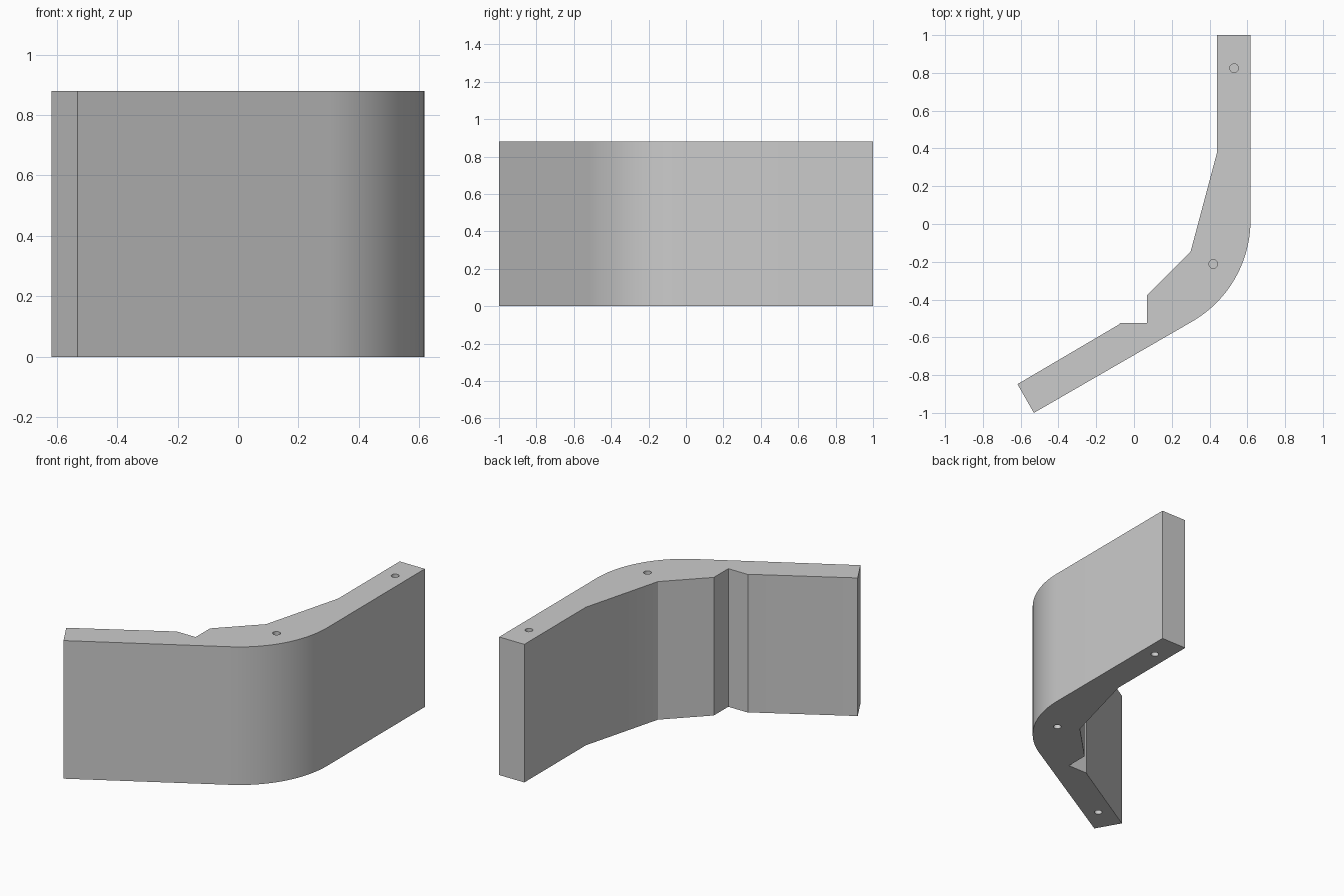
import bpy, bmesh, math

cube = bpy.data.objects.get("Cube")
if cube:
    bpy.data.objects.remove(cube, do_unlink=True)

HEIGHT = 0.88
OUTER_X = 0.617
RADIUS = 0.62
HOLE_R, HOLE_DEPTH = 0.023, 0.1


def make_material(name, value):
    mat = bpy.data.materials.new(name)
    mat.use_nodes = True
    colour = (value, value, value, 1)
    mat.diffuse_color = colour
    mat.node_tree.nodes["Principled BSDF"].inputs["Base Color"].default_value = colour
    return mat


def extrude_profile(name, points, z0, z1):
    """Closed prism from a counter-clockwise outline."""
    bm = bmesh.new()
    face = bm.faces.new([bm.verts.new((x, y, z0)) for x, y in points])
    grown = bmesh.ops.extrude_face_region(bm, geom=[face])
    for v in grown["geom"]:
        if isinstance(v, bmesh.types.BMVert):
            v.co.z = z1
    bmesh.ops.recalc_face_normals(bm, faces=bm.faces)
    mesh = bpy.data.meshes.new(name)
    bm.to_mesh(mesh)
    bm.free()
    obj = bpy.data.objects.new(name, mesh)
    bpy.context.collection.objects.link(obj)
    return obj


def circle(cx, cy, r, start, end, steps):
    angles = [math.radians(start + (end - start) * i / steps) for i in range(steps + 1)]
    return [(cx + r * math.cos(a), cy + r * math.sin(a)) for a in angles]


# Outline: front arm end, rounded outer bend, side arm, notched inner side
outline = [(-0.617, -0.848), (-0.53, -1)]
outline += circle(OUTER_X - RADIUS, 0.02, RADIUS, -60, 0, 24)
outline += [(OUTER_X, 1), (0.44, 1), (0.44, 0.38), (0.30, -0.145),
            (0.068, -0.378), (0.068, -0.523), (-0.07, -0.523), (-0.085, -0.535)]
panel = extrude_profile("bent_panel", outline, 0, HEIGHT)
panel.data.materials.append(make_material("light grey", 0.6))

# Blind pin holes: two in the top, three in the bottom
side_hole, bend_hole, front_hole = (0.53, 0.825), (0.42, -0.212), (-0.423, -0.837)
holes = [(p, HEIGHT - HOLE_DEPTH, HEIGHT + 0.1) for p in (side_hole, bend_hole)]
holes += [(p, -0.1, HOLE_DEPTH) for p in (side_hole, bend_hole, front_hole)]

bpy.context.view_layer.objects.active = panel
for (x, y), z0, z1 in holes:
    cutter = extrude_profile("pin_hole_cutter", circle(x, y, HOLE_R, 0, 345, 23), z0, z1)
    cutter.hide_render = True
    mod = panel.modifiers.new("pin_hole", "BOOLEAN")
    mod.operation = "DIFFERENCE"
    mod.solver = "EXACT"
    mod.object = cutter
    bpy.ops.object.modifier_apply(modifier=mod.name)
    bpy.data.objects.remove(cutter, do_unlink=True)

# Smooth the bend and the shallow inner crease, keep the other edges sharp
bpy.ops.object.select_all(action="DESELECT")
panel.select_set(True)
bpy.ops.object.shade_smooth_by_angle(angle=math.radians(22))
